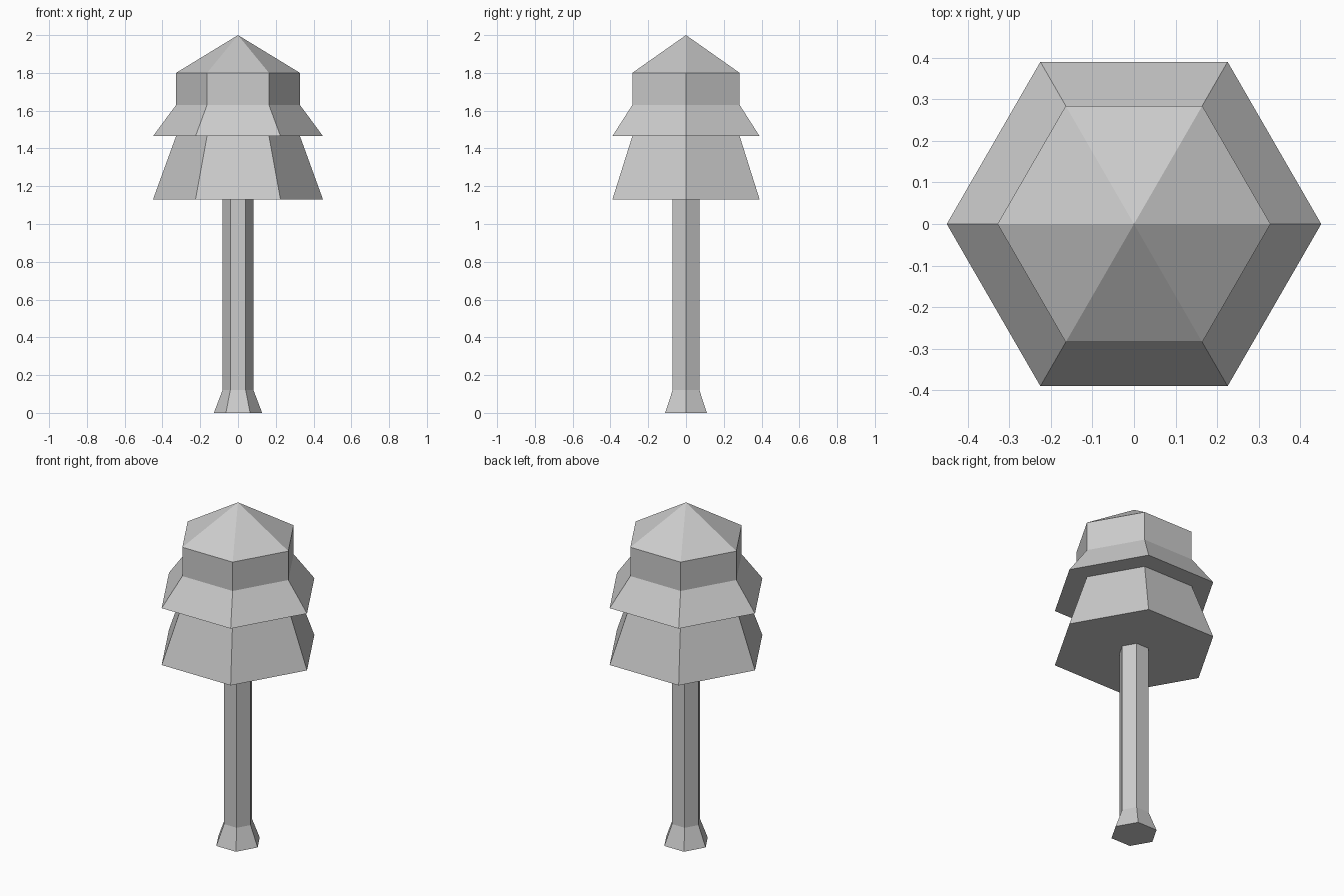
import bpy
import bmesh
from math import cos, sin, tau

SIDES = 6

cube = bpy.data.objects.get("Cube")
if cube:
    bpy.data.objects.remove(cube, do_unlink=True)

grey = bpy.data.materials.new("light grey")
grey.use_nodes = True
colour = (0.6, 0.6, 0.6, 1)
grey.diffuse_color = colour
grey.node_tree.nodes["Principled BSDF"].inputs["Base Color"].default_value = colour


def hex_loft(name, profile, cap_bottom=True):
    """Loft a six-sided solid through (radius, height) pairs; radius 0 is an apex."""
    bm = bmesh.new()
    rings = []
    for r, z in profile:
        count = SIDES if r else 1
        rings.append([bm.verts.new((r * cos(tau * i / SIDES), r * sin(tau * i / SIDES), z))
                      for i in range(count)])
    for low, high in zip(rings, rings[1:]):
        for i in range(SIDES):
            j = (i + 1) % SIDES
            if len(high) == 1:
                bm.faces.new((low[i], low[j], high[0]))
            else:
                bm.faces.new((low[i], low[j], high[j], high[i]))
    if cap_bottom:
        bm.faces.new(rings[0][::-1])
    mesh = bpy.data.meshes.new(name)
    bm.to_mesh(mesh)
    bm.free()
    mesh.materials.append(grey)
    obj = bpy.data.objects.new(name, mesh)
    bpy.context.collection.objects.link(obj)
    return obj


# Post with flared foot
hex_loft("post", [(0.128, 0), (0.082, 0.12), (0.082, 1.13)])

# Tiered head: lower skirt, flat eave ring, upper skirt, straight collar, pointed roof
hex_loft("tiered_head", [(0.45, 1.13), (0.328, 1.465), (0.45, 1.465),
                         (0.328, 1.63), (0.328, 1.8), (0, 2)])
